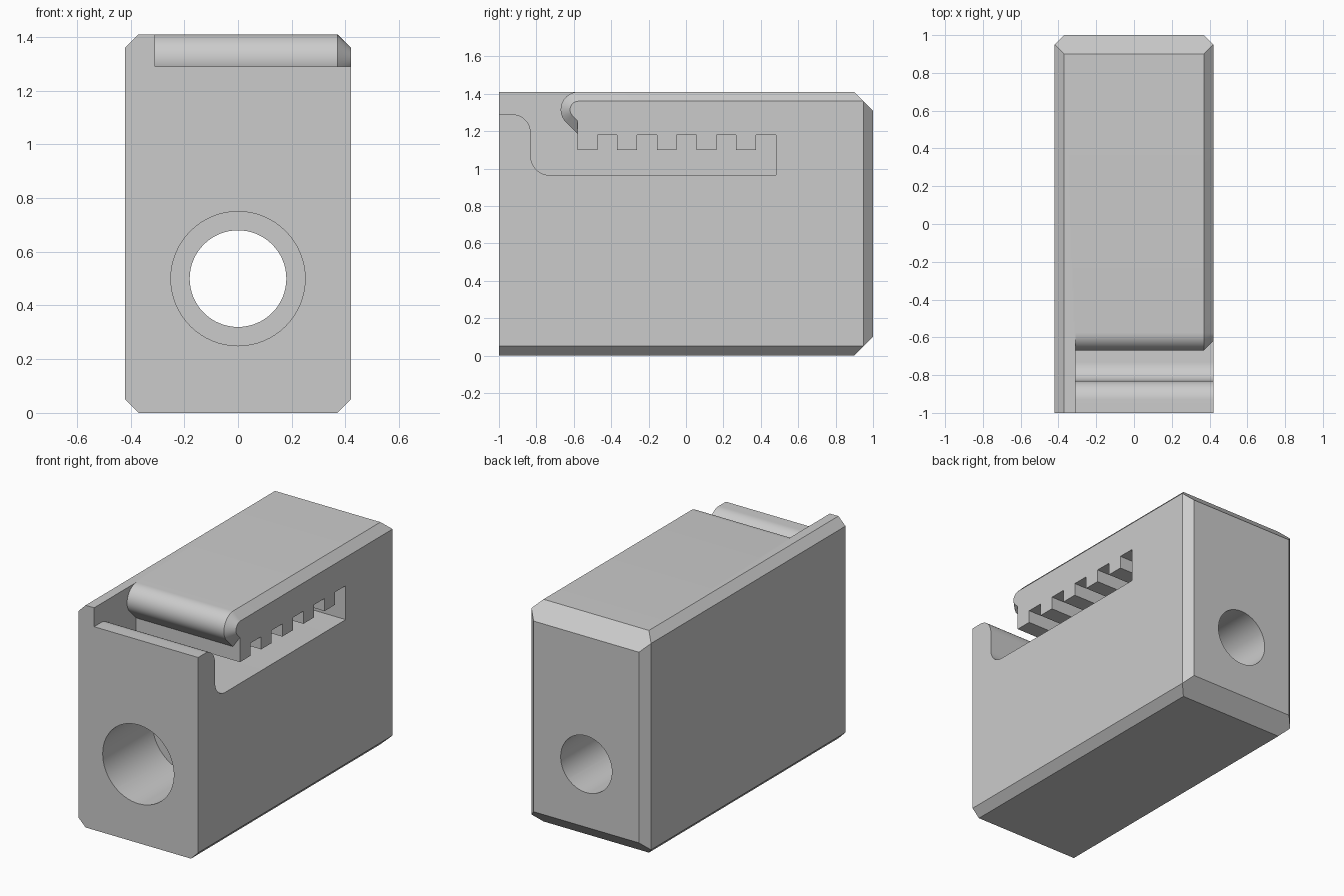
import bpy
import bmesh
from math import sin, cos, radians, sqrt, tau

cube = bpy.data.objects.get("Cube")
if cube:
    bpy.data.objects.remove(cube, do_unlink=True)

grey = bpy.data.materials.new("plain grey")
grey.use_nodes = True
COLOUR = (0.6, 0.6, 0.6, 1)
grey.diffuse_color = COLOUR
grey.node_tree.nodes["Principled BSDF"].inputs["Base Color"].default_value = COLOUR


def loft(name, sections):
    """Closed solid through matching loops of 3D points."""
    bm = bmesh.new()
    rings = [[bm.verts.new(p) for p in s] for s in sections]
    for a, b in zip(rings, rings[1:]):
        for i in range(len(a)):
            j = (i + 1) % len(a)
            bm.faces.new((a[i], a[j], b[j], b[i]))
    bm.faces.new(rings[0])
    bm.faces.new(rings[-1])
    bmesh.ops.remove_doubles(bm, verts=bm.verts, dist=1e-5)
    bmesh.ops.recalc_face_normals(bm, faces=bm.faces)
    mesh = bpy.data.meshes.new(name)
    bm.to_mesh(mesh)
    bm.free()
    mesh.materials.append(grey)
    obj = bpy.data.objects.new(name, mesh)
    bpy.context.collection.objects.link(obj)
    return obj


def arc(y, z, r, start, end, steps=16):
    angles = [radians(start + (end - start) * i / steps) for i in range(steps + 1)]
    return [(y + r * cos(a), z + r * sin(a)) for a in angles]


def at_x(x, profile):
    return [(x, y, z) for y, z in profile]


# Block: side profile, with its edges drawn in to form the chamfers
HALF, TOP, BEVEL = 0.42, 1.41, 0.05
full = [(-1, 0), (0.9, 0), (1, 0.1), (1, TOP - 0.1), (0.9, TOP), (-1, TOP)]
low, high, back = BEVEL, TOP - BEVEL, 1 - BEVEL
inset = [(-1, low), (back, low), (back, low), (back, high), (back, high), (-1, high)]
body = loft("block_body", [at_x(-HALF, inset), at_x(BEVEL - HALF, full),
                           at_x(HALF - BEVEL, full), at_x(HALF, inset)])


# Slot: front lip, floor, row of teeth and rounded nose
def slot_profile(nose_r):
    lip = [(-1.1, 1.29)] + arc(-0.93, 1.19, 0.1, 90, 0)
    floor = arc(-0.73, 1.065, 0.1, 180, 270) + [(0.48, 0.965)]
    teeth = []
    pitch = 0.212
    for i in range(5):
        y = 0.48 - i * pitch
        teeth += [(y, 1.18), (y - pitch / 2, 1.18),
                  (y - pitch / 2, 1.10), (y - pitch, 1.10)]
    front = teeth[-1][0]
    ny, nz = -0.575, TOP - 0.095
    under = [(front, nz + ny - front - nose_r * sqrt(2))]
    nose = arc(ny, nz, nose_r, 225, 90)
    return lip + floor + teeth + under + nose + [(ny, 1.6), (-1.1, 1.6)]


slot = loft("slot_cutter", [at_x(-0.31, slot_profile(0.095)),
                            at_x(HALF - BEVEL, slot_profile(0.095)),
                            at_x(HALF + 0.02, slot_profile(0.095 - BEVEL - 0.02))])


# Through hole with a wider bore at the front
def ring(y, r, sides=64):
    return [(r * cos(tau * i / sides), y, 0.5 + r * sin(tau * i / sides))
            for i in range(sides)]


hole = loft("hole_cutter", [ring(-1.1, 0.25), ring(-0.5, 0.25),
                            ring(-0.5, 0.18), ring(1.1, 0.18)])

# Cut, then shade the curves smooth
bpy.ops.object.select_all(action="DESELECT")
body.select_set(True)
bpy.context.view_layer.objects.active = body
for cutter in (slot, hole):
    cutter.hide_render = True
    mod = body.modifiers.new("cut", "BOOLEAN")
    mod.operation = "DIFFERENCE"
    mod.solver = "EXACT"
    mod.object = cutter
    bpy.ops.object.modifier_apply(modifier=mod.name)
    bpy.data.objects.remove(cutter, do_unlink=True)
bpy.ops.object.shade_smooth_by_angle(angle=radians(30))
